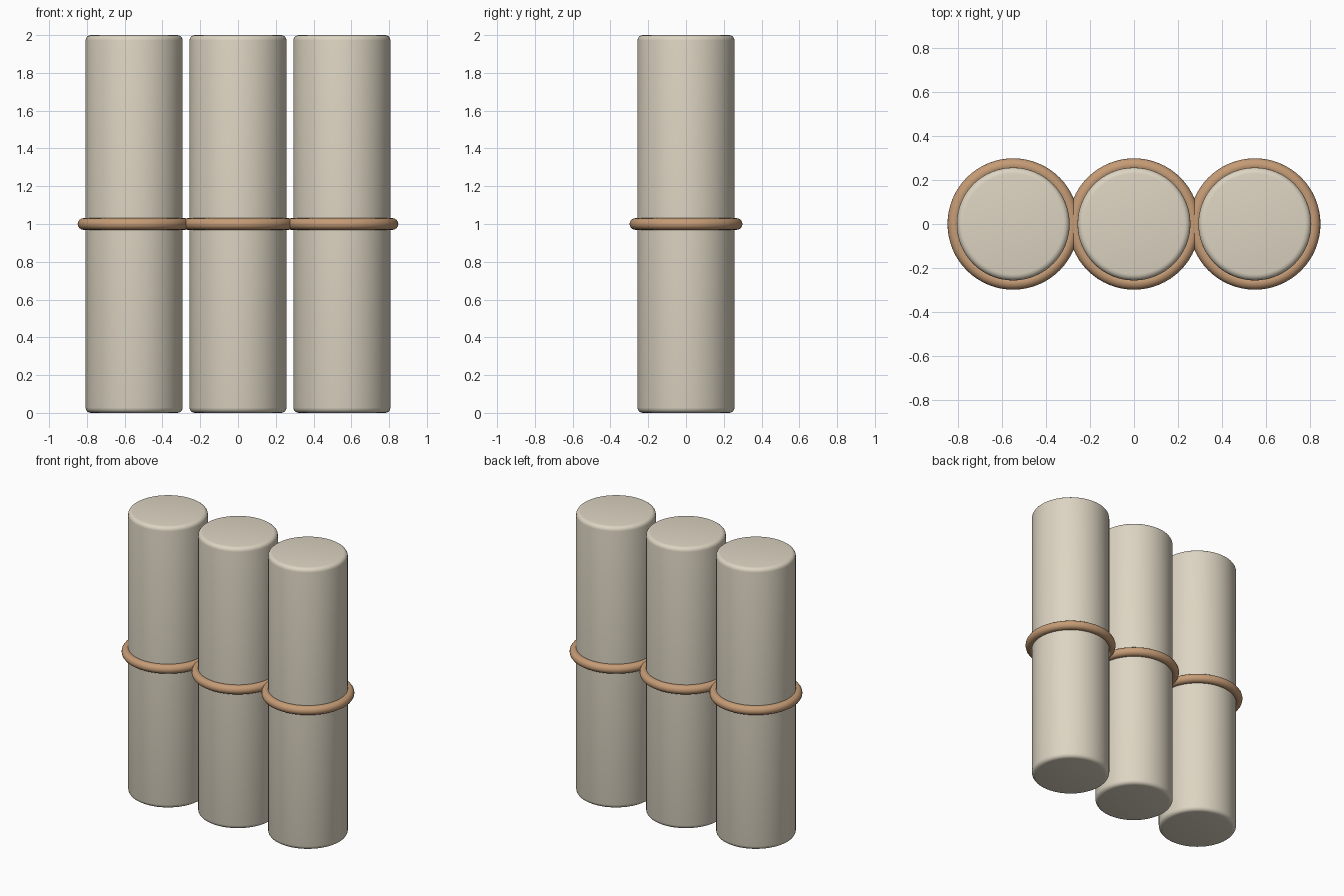
import bpy
import math

if "Cube" in bpy.data.objects:
    bpy.data.objects.remove(bpy.data.objects["Cube"])


def material(name, color):
    mat = bpy.data.materials.new(name)
    mat.diffuse_color = (*color, 1)
    mat.use_nodes = True
    mat.node_tree.nodes["Principled BSDF"].inputs["Base Color"].default_value = mat.diffuse_color
    return mat


cream = material("cream", (0.72, 0.66, 0.54))
tan = material("tan", (0.56, 0.33, 0.18))

R, H, BEVEL = 0.257, 2.0, 0.028


def finish(name, mat):
    ob = bpy.context.object
    ob.name = name
    ob.data.materials.append(mat)
    return ob


for side, x in (("left", -0.55), ("middle", 0.0), ("right", 0.55)):
    # Upright cylinder with rounded rims
    bpy.ops.mesh.primitive_cylinder_add(vertices=64, radius=R, depth=H,
                                        location=(x, 0, H / 2))
    tube = finish(f"{side}_cylinder", cream)
    bev = tube.modifiers.new("rounded_rim", 'BEVEL')
    bev.width = BEVEL
    bev.segments = 4
    bev.limit_method = 'ANGLE'
    bev.angle_limit = math.radians(40)
    bpy.ops.object.modifier_apply(modifier=bev.name)
    bpy.ops.object.shade_smooth_by_angle(angle=math.radians(30))

    # Band around the middle
    bpy.ops.mesh.primitive_torus_add(major_radius=0.268, minor_radius=0.031,
                                     major_segments=64, minor_segments=16,
                                     location=(x, 0, H / 2))
    finish(f"{side}_band", tan)
    bpy.ops.object.shade_smooth()
